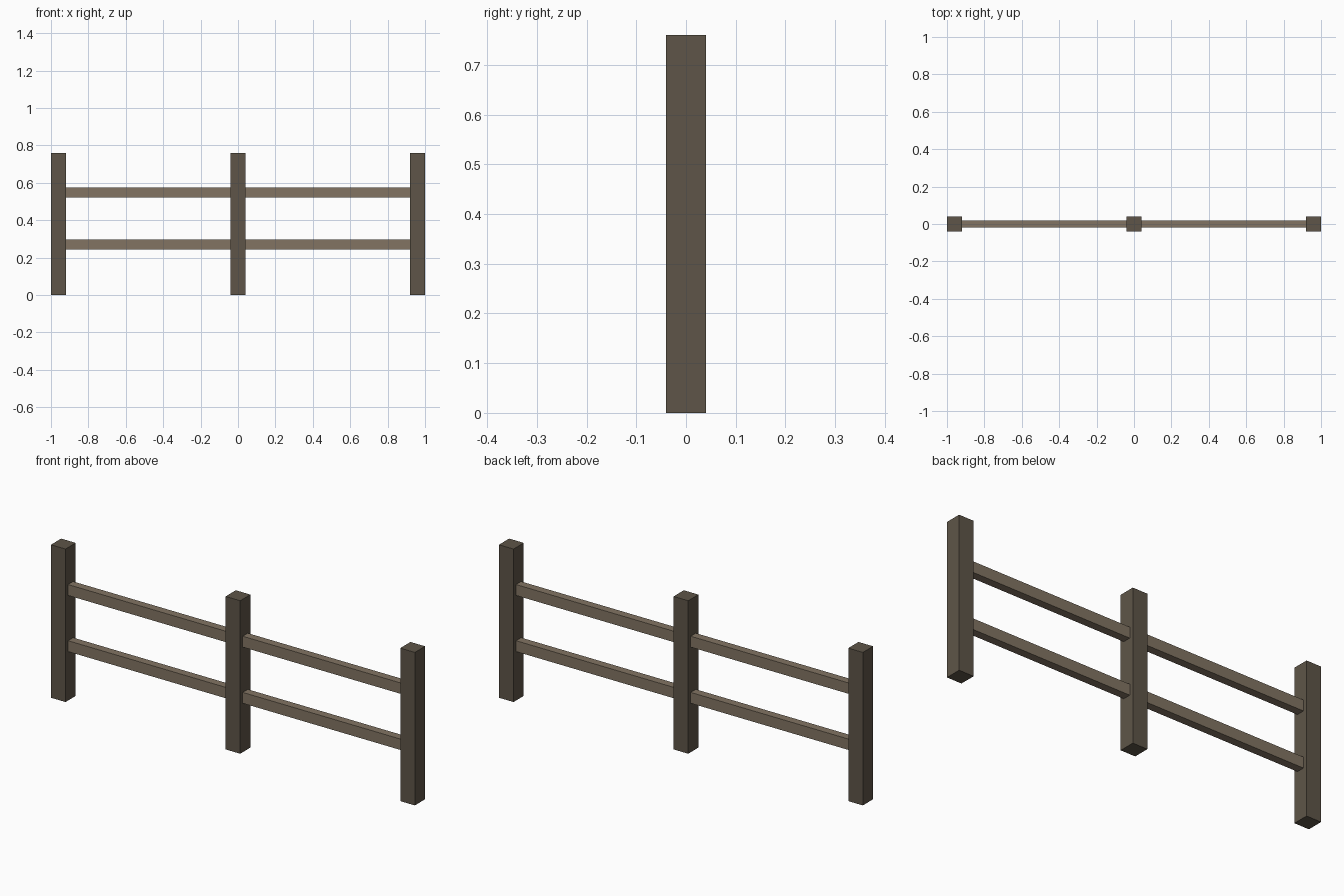
import bpy

default_cube = bpy.data.objects.get("Cube")
if default_cube:
    bpy.data.objects.remove(default_cube, do_unlink=True)


def make_material(name, rgb):
    mat = bpy.data.materials.new(name)
    mat.use_nodes = True
    color = (*rgb, 1.0)
    mat.diffuse_color = color
    mat.node_tree.nodes["Principled BSDF"].inputs["Base Color"].default_value = color
    return mat


def add_box(name, size, center, mat):
    bpy.ops.mesh.primitive_cube_add(size=1, location=center)
    obj = bpy.context.object
    obj.name = name
    obj.scale = size
    bpy.ops.object.transform_apply(location=False, rotation=False, scale=True)
    obj.data.materials.append(mat)
    return obj


dark_wood = make_material("dark_wood", (0.112, 0.091, 0.065))
light_wood = make_material("light_wood", (0.223, 0.175, 0.124))

POST_WIDTH, POST_HEIGHT = 0.08, 0.76

# Upright square posts
for name, x in (("right_post", -0.96), ("middle_post", 0), ("left_post", 0.96)):
    add_box(name, (POST_WIDTH, POST_WIDTH, POST_HEIGHT),
            (x, 0, POST_HEIGHT / 2), dark_wood)

# Horizontal rails running through the posts
for name, z in (("lower_rail", 0.27), ("upper_rail", 0.549)):
    add_box(name, (1.96, 0.04, 0.054), (0, 0, z), light_wood)
